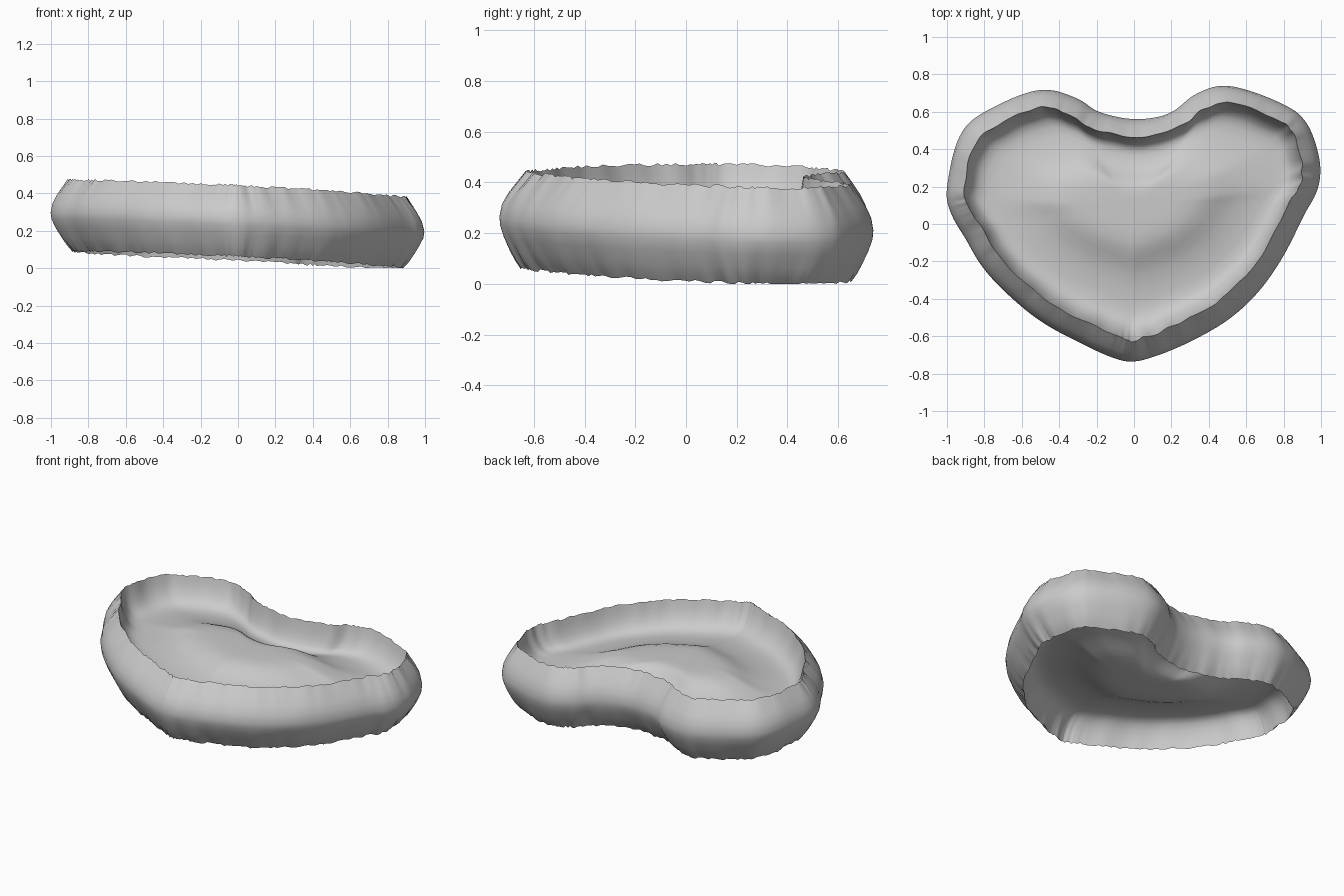
import bpy, bmesh, random
from mathutils import Vector

random.seed(4)
if "Cube" in bpy.data.objects:
    bpy.data.objects.remove(bpy.data.objects["Cube"], do_unlink=True)

# Heart outline at the widest height, counter-clockwise from the front tip
OUTLINE = [(0, -.735), (.12, -.705), (.3, -.63), (.5, -.515), (.66, -.37), (.8, -.17),
           (.91, .05), (.98, .18), (.995, .33), (.93, .53), (.8, .64), (.51, .74),
           (.33, .695), (.19, .59), (0, .56), (-.19, .6), (-.3, .67), (-.49, .72),
           (-.72, .64), (-.92, .5), (-1, .2), (-.98, .06), (-.9, -.08), (-.78, -.27),
           (-.53, -.5), (-.27, -.645), (-.1, -.72)]
# Side band: (inset, height) from the bottom rim to the top rim
BAND = [(.12, -.19), (.09, -.16), (.063, -.125), (.027, -.07), (.005, -.025), (0, .01),
        (.01, .06), (.033, .105), (.06, .145), (.092, .19)]
# Sunken panel: (scale towards the middle, height) from the rim to the central mound
PANEL = [(1, .19), (.985, .155), (.965, .12), (.935, .085), (.9, .058), (.86, .04), (.8, .03),
         (.72, .03), (.62, .038), (.53, .05), (.46, .066), (.4, .085), (.34, .103), (.28, .115),
         (.2, .12), (.1, .121)]
STEPS = 10


def spline(points):
    """Closed Catmull-Rom curve through the points."""
    pts = [Vector(p) for p in points]
    n = len(pts)
    out = []
    for i in range(n):
        a, b, c, d = (pts[(i + k) % n] for k in (-1, 0, 1, 2))
        for s in range(STEPS):
            t = s / STEPS
            out.append(.5 * (2 * b + (c - a) * t + (2 * a - 5 * b + 4 * c - d) * t * t
                             + (3 * b - a - 3 * c + d) * t ** 3))
    return out


def smooth(values, rounds):
    n = len(values)
    for _ in range(rounds):
        values = [(values[i - 1] + values[i] * 2 + values[(i + 1) % n]) / 4 for i in range(n)]
    return values


curve = smooth(spline(OUTLINE), 6)
N = len(curve)
normals = []
for i in range(N):
    d = (curve[(i + 1) % N] - curve[i - 1]).normalized()
    normals.append(Vector((-d.y, d.x)))
normals = [n.normalized() for n in smooth(normals, 40)]

# Gathered fabric: small ripples along the band and ragged rims
ripple = smooth([random.uniform(-.015, .015) for _ in range(N)], 4)
ragged = [random.uniform(-.006, .006) for _ in range(N)]


def tilted(p, h):
    return Vector((p.x, p.y, max(0, .24 - .05 * p.x - .02 * p.y + h)))


def band_ring(inset, h):
    """Outline moved inwards; the top leans in at the front, the bottom less at the ends."""
    edge = abs(h) / .19
    ring = []
    for i, (p, n) in enumerate(zip(curve, normals)):
        lean = 1 + .25 * max(0, n.y) if h > 0 else 1 - .25 * abs(n.y)
        ring.append(tilted(p + n * (inset * lean + ripple[i] * edge), h + ragged[i] * edge ** 3))
    return ring


def panel_ring(scale, h, rim, side):
    """Scaled copy of the rim, smoother and wider towards the middle."""
    inner = 1 - scale
    shape = smooth([Vector((p.x * (1 + .5 * inner), p.y)) * scale for p in rim], int(40 * inner))
    fade = max(0, 1 - inner * 20)
    return [tilted(p + Vector((0, .1 * inner)), h * side + ragged[i] * fade)
            for i, p in enumerate(shape)]


fabric = bpy.data.materials.new("grey fabric")
fabric.use_nodes = True
grey = (.6, .6, .6, 1)
fabric.diffuse_color = grey
fabric.node_tree.nodes["Principled BSDF"].inputs["Base Color"].default_value = grey


def loft(name, rings, cap=None):
    """Skin consecutive rings; cap the first or last ring with a fan."""
    bm = bmesh.new()
    rows = [[bm.verts.new(p) for p in ring] for ring in rings]
    for low, high in zip(rows, rows[1:]):
        for i in range(N):
            j = (i + 1) % N
            bm.faces.new((low[i], low[j], high[j], high[i]))
    if cap is not None:
        row = rows[cap]
        height = sum(v.co.z for v in row) / N
        middle = bm.verts.new((0, .1, height))
        for i in range(N):
            pair = (row[i], row[(i + 1) % N])
            bm.faces.new((*(pair if cap else pair[::-1]), middle))
    for f in bm.faces:
        f.smooth = True
    mesh = bpy.data.meshes.new(name)
    bm.to_mesh(mesh)
    bm.free()
    mesh.materials.append(fabric)
    bpy.context.collection.objects.link(bpy.data.objects.new(name, mesh))


# Bulging side band, then the sunken top and bottom panels
band = [band_ring(*p) for p in BAND]
loft("side_band", band)
loft("top_panel", [panel_ring(s, h, band[-1], 1) for s, h in PANEL], -1)
loft("bottom_panel", [panel_ring(s, h, band[0], -1) for s, h in reversed(PANEL)], 0)
